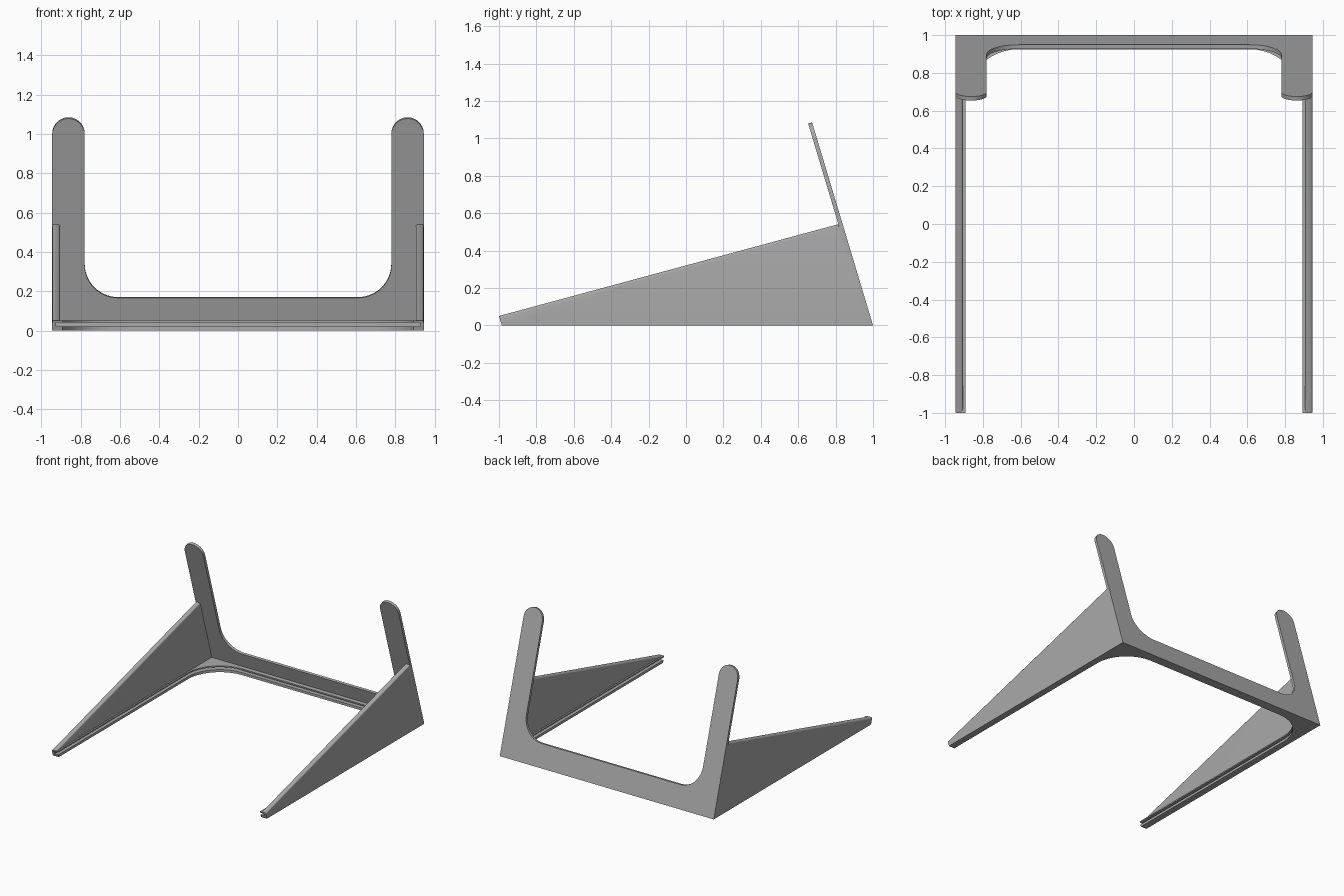
import bpy, bmesh
from math import sin, cos, pi

cube = bpy.data.objects.get("Cube")
if cube:
    bpy.data.objects.remove(cube, do_unlink=True)

gray = bpy.data.materials.new("plain gray")
gray.use_nodes = True
COLOR = (0.4, 0.4, 0.4, 1)
gray.diffuse_color = COLOR
gray.node_tree.nodes["Principled BSDF"].inputs["Base Color"].default_value = COLOR

HALF = 0.945       # half width of the stand
LEAN = 0.3         # forward lean of the back plate per unit of height


def prism(name, near, far, soft=None, width=0.012):
    """Join two matching outlines into a solid; bevel the edges picked by soft."""
    bm = bmesh.new()
    a = [bm.verts.new(p) for p in near]
    b = [bm.verts.new(p) for p in far]
    n = len(a)
    bm.faces.new(a)
    bm.faces.new(b[::-1])
    for i in range(n):
        j = (i + 1) % n
        bm.faces.new((a[j], a[i], b[i], b[j]))
    bmesh.ops.recalc_face_normals(bm, faces=bm.faces)
    if soft:
        edges = [e for e in bm.edges if soft(e)]
        bmesh.ops.bevel(bm, geom=edges, offset=width, segments=4,
                        profile=0.5, affect='EDGES')
    mesh = bpy.data.meshes.new(name)
    bm.to_mesh(mesh)
    bm.free()
    mesh.materials.append(gray)
    ob = bpy.data.objects.new(name, mesh)
    bpy.context.collection.objects.link(ob)
    return ob


def arc(cx, cy, r, start, end, steps=14):
    angles = [start + (end - start) * i / steps for i in range(steps + 1)]
    return [(cx + r * cos(t), cy + r * sin(t)) for t in angles]


def mirrored(half):
    return half + [(-x, y) for x, y in reversed(half)]


# Back plate: two round-topped arms joined by a low bar with filleted corners
arm_r = 0.0825
half = [(HALF, 0)]
half += arc(HALF - arm_r, 1.085 - arm_r, arm_r, 0, pi)
half += arc(0.61, 0.34, 0.17, 0, -pi / 2)
outline = mirrored(half)
rear = [(x, 1 - LEAN * z, z) for x, z in outline]
front = []
for x, z in outline:
    low = z - 0.0064 * min(1, z / 0.3)
    front.append((x, 1 - LEAN * low - 0.023, low))
parts = [prism("back_plate", rear, front)]

# Triangular side plates with softened long edges
profile = [(-1, 0.05), (-0.985, 0), (0.995, 0), (0.833, 0.545), (0.812, 0.54)]


def slope_edge(e):
    p, q = e.verts[0].co, e.verts[1].co
    return abs(p.x - q.x) < 1e-5 and abs(p.y - q.y) > 1 and abs(p.z - q.z) > 0.3


slotted = []
for side, word in ((1, "left"), (-1, "right")):
    near = [(side * HALF, y, z) for y, z in profile]
    far = [(side * 0.905, y, z) for y, z in profile]
    slotted.append(prism(word + "_side_plate", near, far, slope_edge))

# Bottom ledge: a U-shaped rim with wide inner corner fillets
half = [(0.94, -1), (0.94, 0.978), (-0.94, 0.978), (-0.94, -1)]
inner = [(0.893, -1)] + arc(0.613, 0.645, 0.28, 0, pi / 2, 20)
rim = half + [(-x, y) for x, y in inner] + inner[::-1]
top = [(x, y, 0.05) for x, y in rim]
bottom = [(x, -0.985 if y < -0.9 else y, 0) for x, y in rim]
slotted.append(prism("bottom_ledge", top, bottom))

# Panel slot cut along the inner edge of the ledge and sides
slot = [(0.925, -1.1), (0.925, 0.958), (-0.925, 0.958), (-0.925, -1.1)]
cutter = prism("slot_cutter", [(x, y, 0.02) for x, y in slot],
               [(x, y, 0.04) for x, y in slot])
cutter.hide_render = True
for ob in slotted:
    mod = ob.modifiers.new("slot", 'BOOLEAN')
    mod.operation = 'DIFFERENCE'
    mod.solver = 'EXACT'
    mod.object = cutter
    bpy.context.view_layer.objects.active = ob
    bpy.ops.object.modifier_apply(modifier=mod.name)
bpy.data.objects.remove(cutter, do_unlink=True)

# Smooth rounded areas, keep hard edges sharp
bpy.ops.object.select_all(action='DESELECT')
for ob in parts + slotted:
    ob.select_set(True)
bpy.context.view_layer.objects.active = parts[0]
bpy.ops.object.shade_smooth_by_angle(angle=0.5)
